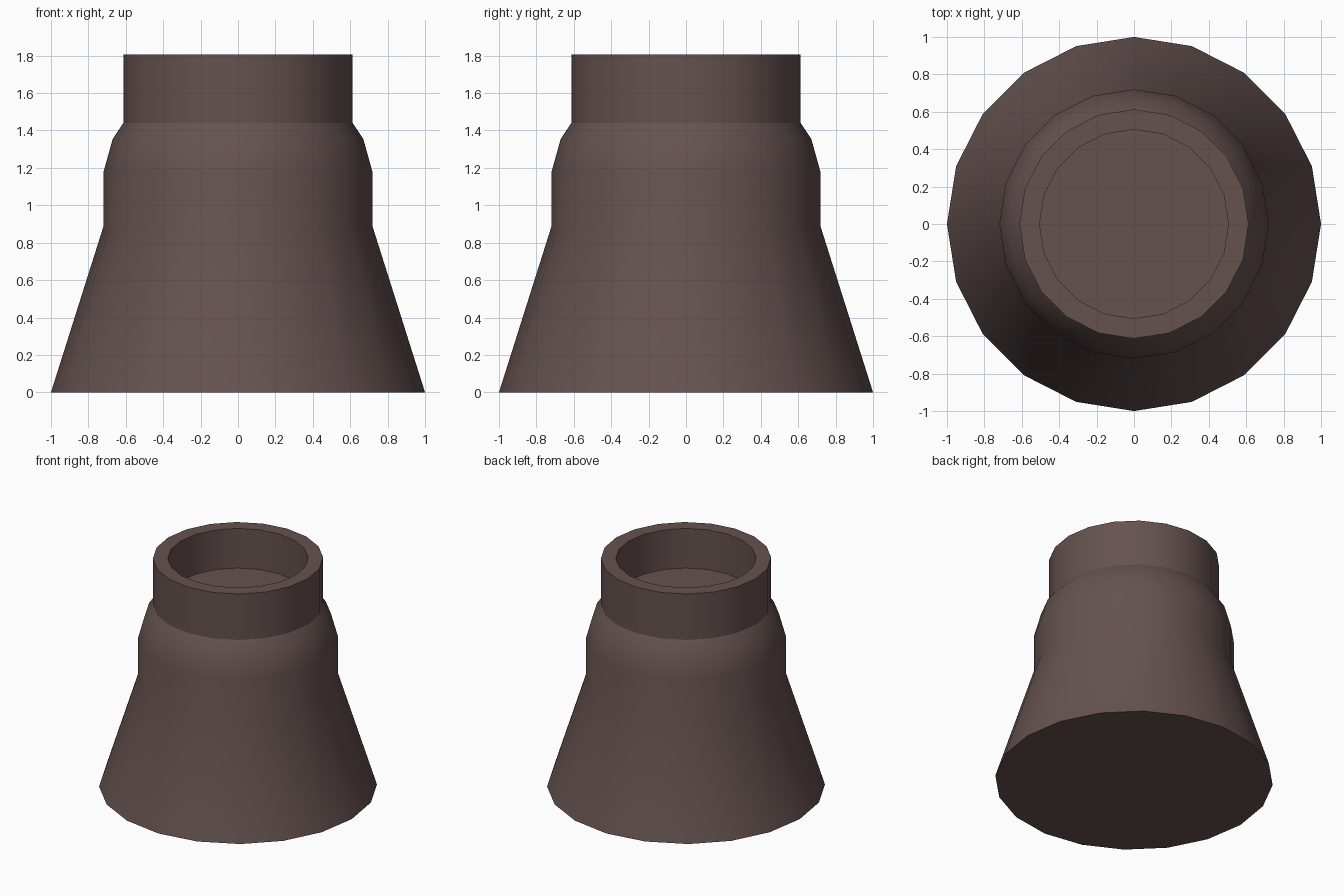
import bpy, bmesh, math

if "Cube" in bpy.data.objects:
    bpy.data.objects.remove(bpy.data.objects["Cube"])

SIDES = 20
# (radius, height) from the base, up the outside, then down into the cup
PROFILE = [(1.0, 0.0), (0.72, 0.885), (0.72, 1.175), (0.67, 1.355),
           (0.613, 1.44), (0.613, 1.805), (0.505, 1.805), (0.505, 1.49)]

# Lathed body: one ring per profile point, bridged with quads
bm = bmesh.new()
rings = []
for r, z in PROFILE:
    rings.append([bm.verts.new((r * math.cos(2 * math.pi * i / SIDES),
                                r * math.sin(2 * math.pi * i / SIDES), z))
                  for i in range(SIDES)])
for low, high in zip(rings, rings[1:]):
    for i in range(SIDES):
        j = (i + 1) % SIDES
        bm.faces.new((low[i], low[j], high[j], high[i]))

# Underside and cup floor
bm.faces.new(rings[0][::-1])
bm.faces.new(rings[-1])
bmesh.ops.recalc_face_normals(bm, faces=bm.faces[:])

mesh = bpy.data.meshes.new("chimney_pot")
bm.to_mesh(mesh)
bm.free()
pot = bpy.data.objects.new("chimney_pot", mesh)
bpy.context.collection.objects.link(pot)

# Dull brown clay
clay = bpy.data.materials.new("brown_clay")
clay.diffuse_color = (0.13, 0.085, 0.08, 1.0)
clay.use_nodes = True
clay.node_tree.nodes["Principled BSDF"].inputs["Base Color"].default_value = clay.diffuse_color
mesh.materials.append(clay)

# Smooth sides, crisp rim, collar and base edges
bpy.context.view_layer.objects.active = pot
pot.select_set(True)
bpy.ops.object.shade_smooth_by_angle(angle=math.radians(30))
